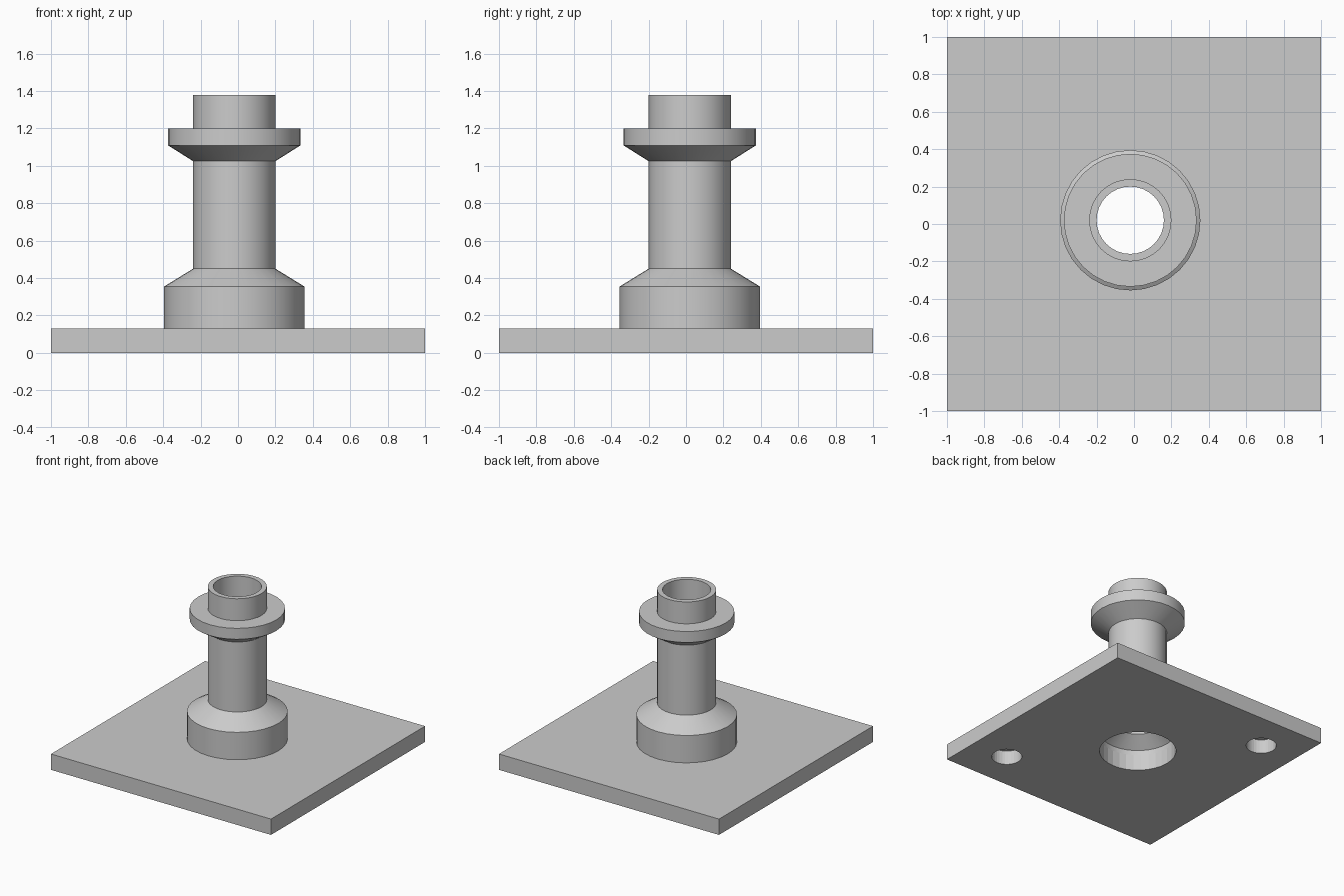
import bpy, bmesh, math

if "Cube" in bpy.data.objects:
    bpy.data.objects.remove(bpy.data.objects["Cube"])

SIDES = 32
CX, CY = -0.02, 0.02          # the post stands slightly off the plate centre
T = 0.13                      # plate thickness

grey = bpy.data.materials.new("plain grey")
grey.diffuse_color = (0.6, 0.6, 0.6, 1)
grey.use_nodes = True
grey.node_tree.nodes["Principled BSDF"].inputs["Base Color"].default_value = grey.diffuse_color


def lathe(name, profile, x, y):
    """Spin a closed (radius, z) profile into a solid ring or plug."""
    bm = bmesh.new()
    rings = []
    for r, z in profile:
        if r == 0:
            rings.append([bm.verts.new((x, y, z))] * SIDES)
        else:
            rings.append([bm.verts.new((x + r * math.cos(2 * math.pi * i / SIDES),
                                        y + r * math.sin(2 * math.pi * i / SIDES), z))
                          for i in range(SIDES)])
    for a, b in zip(rings, rings[1:] + rings[:1]):
        for i in range(SIDES):
            j = (i + 1) % SIDES
            corners = list(dict.fromkeys([a[i], a[j], b[j], b[i]]))
            if len(corners) > 2:
                bm.faces.new(corners)
    bmesh.ops.recalc_face_normals(bm, faces=bm.faces)
    return finish(name, bm)


def finish(name, bm):
    mesh = bpy.data.meshes.new(name)
    bm.to_mesh(mesh)
    bm.free()
    mesh.materials.append(grey)
    obj = bpy.data.objects.new(name, mesh)
    bpy.context.collection.objects.link(obj)
    return obj


def smooth(obj):
    bpy.ops.object.select_all(action='DESELECT')
    obj.select_set(True)
    bpy.context.view_layer.objects.active = obj
    bpy.ops.object.shade_smooth_by_angle(angle=math.radians(20))


# square base plate
bm = bmesh.new()
bmesh.ops.create_cube(bm, size=1)
for v in bm.verts:
    v.co = (v.co.x * 2, v.co.y * 2, (v.co.z + 0.5) * T)
plate = finish("base_plate", bm)

# hollow post: collar, shaft, flange and rim outside, stepped bore inside
post = lathe("post", [
    (0.375, T), (0.375, 0.355), (0.22, 0.45), (0.22, 1.025),
    (0.355, 1.11), (0.355, 1.20), (0.22, 1.20), (0.22, 1.38),
    (0.18, 1.38), (0.18, 0.25), (0.288, 0.17), (0.288, T)], CX, CY)

# bore through the plate and two blind sockets in its underside
cutters = [lathe("bore_cutter", [(0, -0.1), (0.288, -0.1), (0.288, 0.3), (0, 0.3)], CX, CY)]
for s in (1, -1):
    cutters.append(lathe("socket_cutter",
                         [(0, -0.1), (0.114, -0.1), (0.114, 0.115), (0, 0.115)],
                         0.68 * s, -0.68 * s))
for c in cutters:
    c.hide_render = True
    c.hide_set(True)
    m = plate.modifiers.new(c.name, 'BOOLEAN')
    m.operation = 'DIFFERENCE'
    m.solver = 'EXACT'
    m.object = c

smooth(post)
